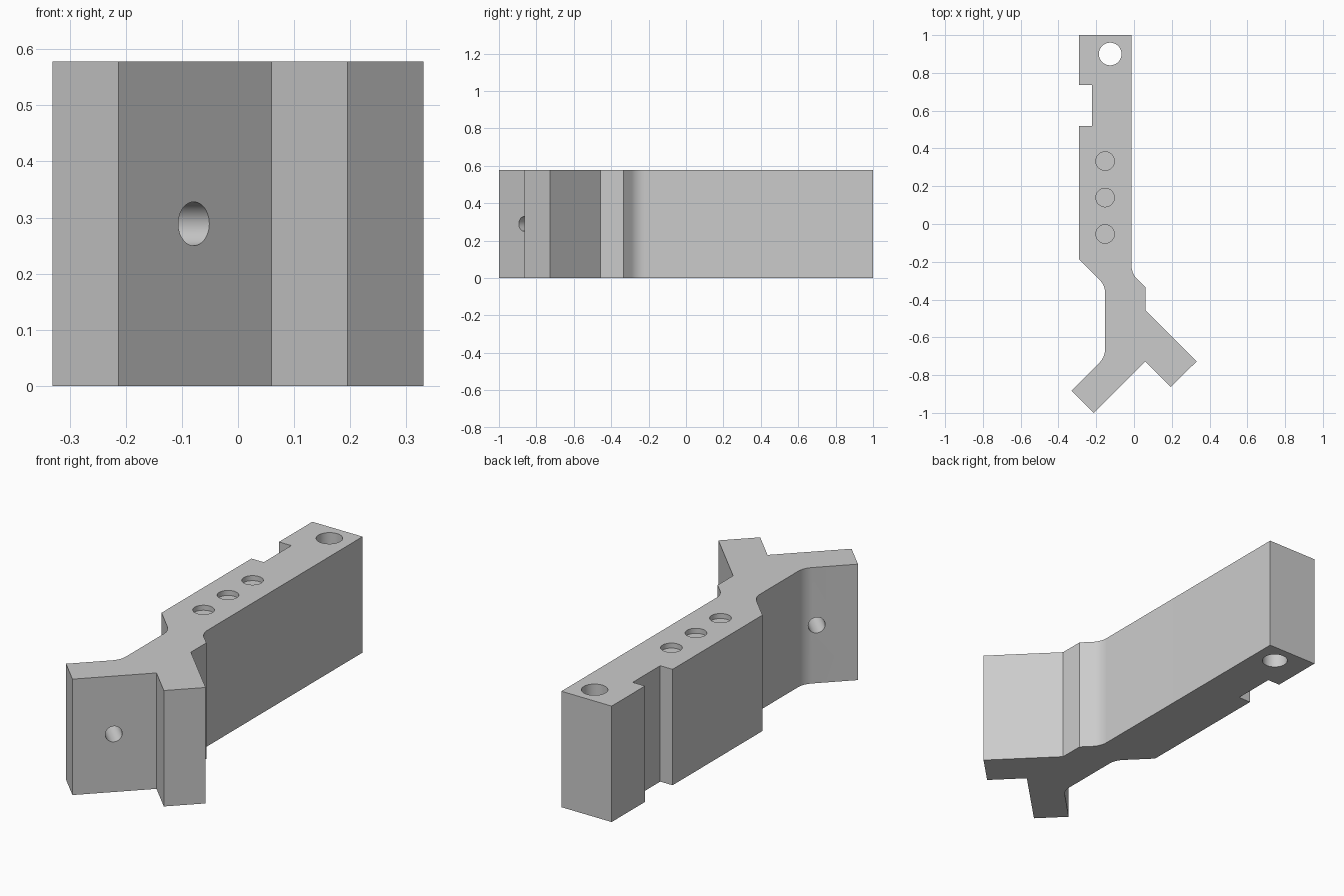
import bpy, bmesh, math
from mathutils import Vector

cube = bpy.data.objects.get("Cube")
if cube:
    bpy.data.objects.remove(cube, do_unlink=True)

HEIGHT = 0.578
FILLET = 0.1

grey = bpy.data.materials.new("plain grey")
grey.use_nodes = True
COLOUR = (0.6, 0.6, 0.6, 1)
grey.diffuse_color = COLOUR
grey.node_tree.nodes["Principled BSDF"].inputs["Base Color"].default_value = COLOUR

# Outline of the bracket; True marks a rounded corner
OUTLINE = [
    (-0.29, 1), (-0.013, 1), (-0.013, -0.262, True), (0.06, -0.335),
    (0.06, -0.457), (0.331, -0.728), (0.195, -0.863), (0.06, -0.728),
    (-0.213, -1), (-0.331, -0.882), (-0.153, -0.704, True),
    (-0.153, -0.325, True), (-0.29, -0.188), (-0.29, 0.52),
    (-0.222, 0.52), (-0.222, 0.737), (-0.29, 0.737),
]


def rounded(prev, corner, nxt, radius, steps=10):
    """Points of the arc that replaces a sharp corner."""
    a = (prev - corner).normalized()
    b = (nxt - corner).normalized()
    half = a.angle(b) / 2
    centre = corner + (a + b).normalized() * radius / math.sin(half)
    reach = radius / math.tan(half)
    start = corner + a * reach - centre
    end = corner + b * reach - centre
    return [centre + start.lerp(end, i / steps).normalized() * radius
            for i in range(steps + 1)]


def make_body():
    corners = [Vector(p[:2]) for p in OUTLINE]
    points = []
    for i, p in enumerate(OUTLINE):
        if len(p) > 2:
            points += rounded(corners[i - 1], corners[i], corners[i + 1], FILLET)
        else:
            points.append(corners[i])
    bm = bmesh.new()
    base = bm.faces.new([bm.verts.new((p.x, p.y, 0)) for p in points])
    top = bmesh.ops.extrude_face_region(bm, geom=[base])["geom"]
    moved = [v for v in top if isinstance(v, bmesh.types.BMVert)]
    bmesh.ops.translate(bm, verts=moved, vec=(0, 0, HEIGHT))
    bmesh.ops.recalc_face_normals(bm, faces=bm.faces)
    mesh = bpy.data.meshes.new("bracket_body")
    bm.to_mesh(mesh)
    bm.free()
    mesh.materials.append(grey)
    body = bpy.data.objects.new("bracket_body", mesh)
    bpy.context.collection.objects.link(body)
    return body


def drill(body, name, centre, radius, length, direction=(0, 0, 1)):
    """Cut a round hole whose middle lies at centre."""
    turn = Vector(direction).to_track_quat('Z', 'Y').to_euler()
    bpy.ops.mesh.primitive_cylinder_add(vertices=48, radius=radius, depth=length,
                                        location=centre, rotation=turn)
    cutter = bpy.context.object
    cutter.name = name
    cutter.hide_render = True
    cutter.data.materials.append(grey)
    mod = body.modifiers.new(name, 'BOOLEAN')
    mod.operation = 'DIFFERENCE'
    mod.solver = 'EXACT'
    mod.object = cutter
    bpy.context.view_layer.objects.active = body
    bpy.ops.object.modifier_apply(modifier=mod.name)
    bpy.data.objects.remove(cutter, do_unlink=True)


body = make_body()

# Through hole at the far end of the bar
drill(body, "end_hole", (-0.126, 0.9, HEIGHT / 2), 0.06, 1)

# Shallow round pockets along the top
for y in (0.333, 0.14, -0.053):
    drill(body, "pocket", (-0.153, y, HEIGHT), 0.049, 0.05)

# Cross hole through the slanted foot
drill(body, "foot_hole", (-0.14, -0.805, HEIGHT / 2), 0.039, 0.4, (1, -1, 0))

bpy.ops.object.select_all(action='DESELECT')
body.select_set(True)
bpy.context.view_layer.objects.active = body
bpy.ops.object.shade_smooth_by_angle(angle=math.radians(30))
